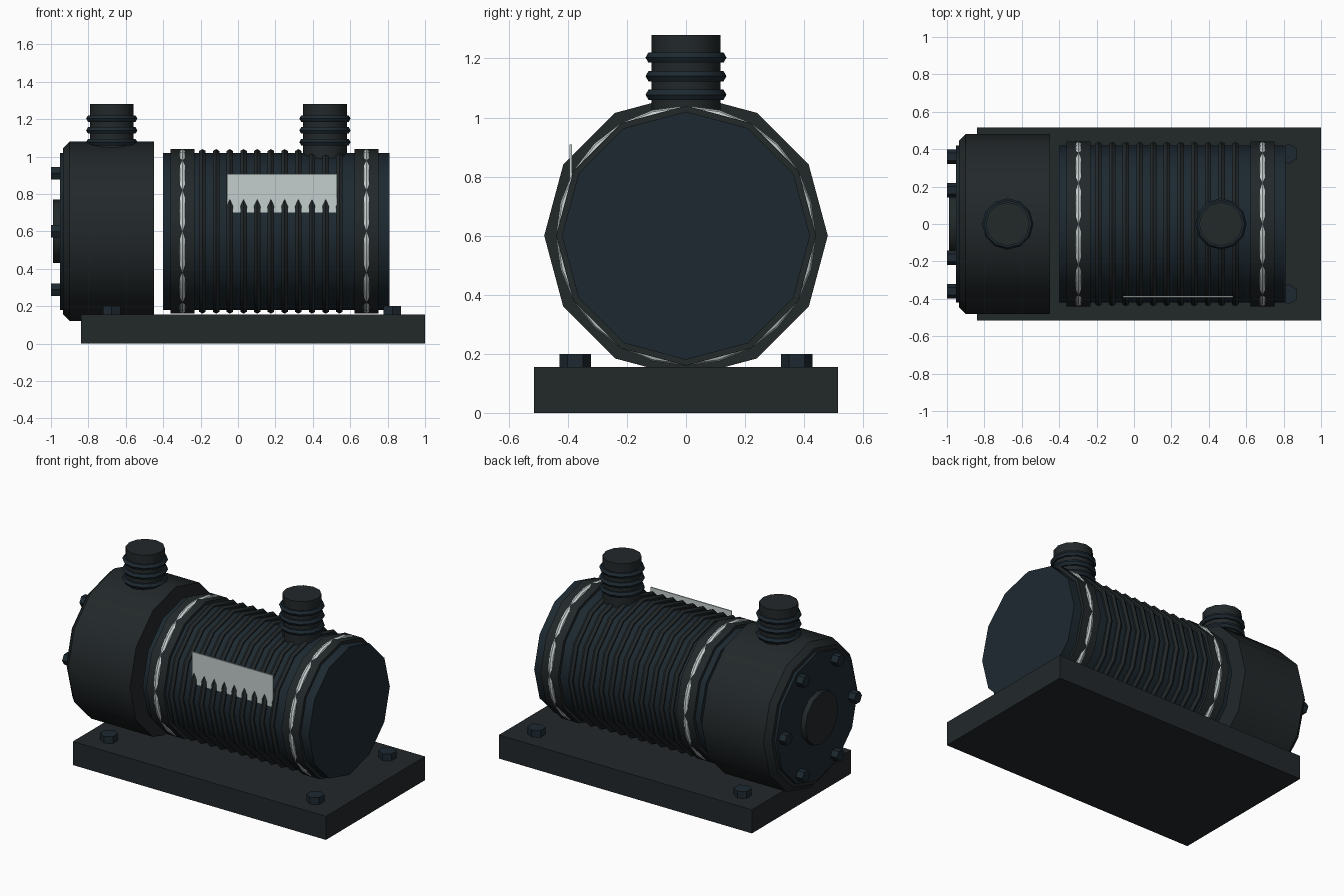
import bpy
from math import radians, pi, sin, cos

if "Cube" in bpy.data.objects:
    bpy.data.objects.remove(bpy.data.objects["Cube"])

CZ = 0.6  # height of the drum axis


def material(name, rgb):
    m = bpy.data.materials.new(name)
    m.diffuse_color = (*rgb, 1)
    m.use_nodes = True
    m.node_tree.nodes["Principled BSDF"].inputs["Base Color"].default_value = m.diffuse_color
    return m


DARK = material("dark_casing", (0.016, 0.021, 0.023))
BLUE = material("blue_black", (0.012, 0.022, 0.030))
SILVER = material("silver", (0.55, 0.62, 0.61))


def finish(name, mat, smooth=True):
    o = bpy.context.object
    o.name = name
    o.data.materials.append(mat)
    if smooth:
        bpy.ops.object.shade_smooth_by_angle(angle=radians(35))
    return o


def box(name, x0, x1, y0, y1, z0, z1, mat):
    bpy.ops.mesh.primitive_cube_add(size=1, location=((x0 + x1) / 2, (y0 + y1) / 2, (z0 + z1) / 2))
    bpy.context.object.scale = (x1 - x0, y1 - y0, z1 - z0)
    bpy.ops.object.transform_apply(location=False, rotation=False, scale=True)
    return finish(name, mat, False)


def cyl_x(name, x0, x1, r, mat, n=12, y=0, z=CZ, smooth=True):
    bpy.ops.mesh.primitive_cylinder_add(vertices=n, radius=r, depth=x1 - x0,
                                        location=((x0 + x1) / 2, y, z), rotation=(0, pi / 2, 0))
    return finish(name, mat, smooth)


def cyl_z(name, x, y, z0, z1, r, mat, n=12, smooth=True):
    bpy.ops.mesh.primitive_cylinder_add(vertices=n, radius=r, depth=z1 - z0,
                                        location=(x, y, (z0 + z1) / 2))
    return finish(name, mat, smooth)


def ring(name, loc, major, minor, mat, n, m, along_x):
    bpy.ops.mesh.primitive_torus_add(major_radius=major, minor_radius=minor, major_segments=n,
                                     minor_segments=m, location=loc,
                                     rotation=(0, pi / 2 if along_x else 0, 0))
    return finish(name, mat)


# Base slab and its hex bolts
box("base_plate", -0.84, 1.0, -0.515, 0.515, 0, 0.155, DARK)
for x in (-0.675, 0.825):
    for y in (-0.375, 0.375):
        cyl_z("base_bolt", x, y, 0.12, 0.20, 0.054, BLUE, 6, False)

# Ribbed drum
cyl_x("drum", -0.40, 0.81, 0.42, BLUE)
for i in range(11):
    ring("drum_rib", (-0.19 + 0.0732 * i, 0, CZ), 0.42, 0.02, DARK, 12, 6, True)

# Clamp bands with silver wire showing through the flats
for x in (-0.297, 0.687):
    cyl_x("clamp_band", x - 0.064, x + 0.064, 0.44, DARK)
    ring("clamp_wire", (x, 0, CZ), 0.421, 0.019, SILVER, 24, 8, True)

# End head: twelve-sided turned profile (x, radius)
profile = [(-0.45, 0.48), (-0.90, 0.48), (-0.935, 0.445)]
N = 12
verts = [(x, r * sin(2 * pi * k / N), CZ + r * cos(2 * pi * k / N)) for x, r in profile for k in range(N)]
faces = [(j * N + k, j * N + (k + 1) % N, (j + 1) * N + (k + 1) % N, (j + 1) * N + k)
         for j in range(len(profile) - 1) for k in range(N)]
faces += [tuple(reversed(range(N))), tuple(range((len(profile) - 1) * N, len(profile) * N))]
mesh = bpy.data.meshes.new("end_head")
mesh.from_pydata(verts, [], faces)
head = bpy.data.objects.new("end_head", mesh)
bpy.context.collection.objects.link(head)
bpy.ops.object.select_all(action='DESELECT')
head.select_set(True)
bpy.context.view_layer.objects.active = head
bpy.ops.object.mode_set(mode='EDIT')
bpy.ops.mesh.select_all(action='SELECT')
bpy.ops.mesh.normals_make_consistent(inside=False)
bpy.ops.object.mode_set(mode='OBJECT')
finish("end_head", DARK)

# Cover disc, hub and six cover bolts on the head
cyl_x("head_cover", -0.953, -0.92, 0.42, BLUE)
cyl_x("head_hub", -0.988, -0.94, 0.17, DARK)
for k in range(6):
    a = k * pi / 3
    cyl_x("head_bolt", -1.0, -0.94, 0.039, BLUE, 6, 0.36 * cos(a), CZ + 0.36 * sin(a), False)

# Ringed ports on top
for x, z0 in ((-0.675, 1.0), (0.465, 0.96)):
    cyl_z("port", x, 0, z0, 1.28, 0.117, DARK)
    for z in (1.077, 1.14, 1.203):
        ring("port_ring", (x, 0, z), 0.117, 0.02, BLUE, 12, 6, False)

# Blank side plate
box("side_plate", -0.06, 0.53, -0.394, -0.386, 0.70, 0.908, SILVER)
